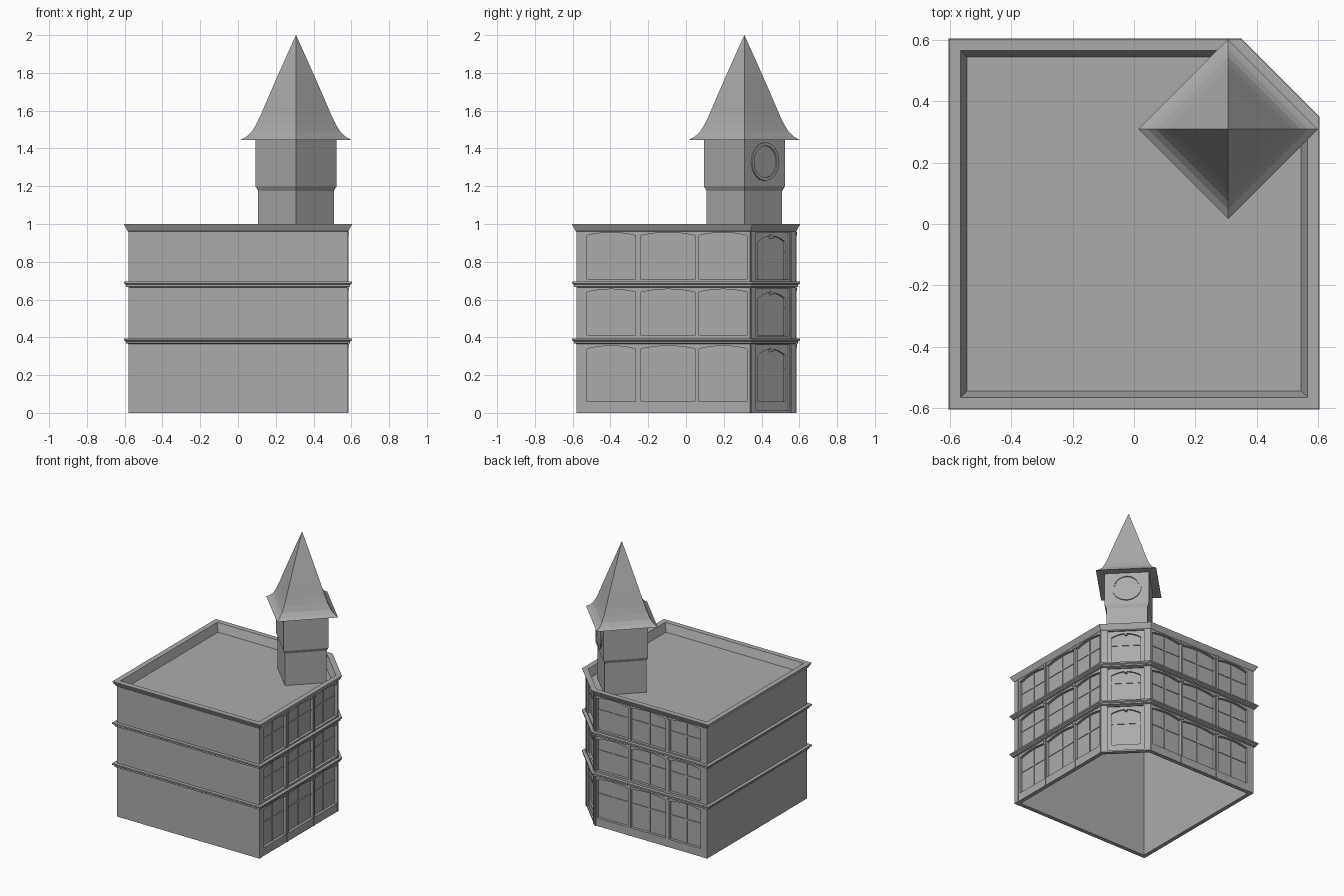
import bpy, bmesh, math
from mathutils import Matrix, Vector

if "Cube" in bpy.data.objects:
    bpy.data.objects.remove(bpy.data.objects["Cube"])

GREY = (0.41, 0.41, 0.41, 1)
stone = bpy.data.materials.new("plain_grey")
stone.use_nodes = True
stone.diffuse_color = GREY
stone.node_tree.nodes["Principled BSDF"].inputs["Base Color"].default_value = GREY

HALF, CUT = 0.58, 0.34      # wall distance from centre, start of the cut corner
STOREYS = [(0, 0.365), (0.395, 0.665), (0.695, 0.96)]
OPENINGS = [(0.06, 0.355), (0.41, 0.655), (0.705, 0.955)]
BAYS = [(-0.525, -0.268), (-0.238, 0.048), (0.068, 0.323)]


def finish(bm, name):
    bmesh.ops.recalc_face_normals(bm, faces=bm.faces)
    mesh = bpy.data.meshes.new(name)
    bm.to_mesh(mesh)
    bm.free()
    mesh.materials.append(stone)
    obj = bpy.data.objects.new(name, mesh)
    bpy.context.scene.collection.objects.link(obj)
    return obj


def loft(name, rings):
    """Skin a stack of equal point rings and cap both ends."""
    bm = bmesh.new()
    loops = [[bm.verts.new(p) for p in ring] for ring in rings]
    for a, b in zip(loops, loops[1:]):
        for i in range(len(a)):
            j = (i + 1) % len(a)
            bm.faces.new((a[i], a[j], b[j], b[i]))
    bm.faces.new(loops[0])
    bm.faces.new(loops[-1])
    return finish(bm, name)


def footprint(d, z):
    """Square plan with one cut corner, offset outward by d."""
    a, c = HALF + d, CUT + d * math.tan(math.pi / 8)
    return [(-a, -a, z), (a, -a, z), (a, c, z), (c, a, z), (-a, a, z)]


def frame(origin, along, out):
    """Wall space: x runs along the wall, y points outward, z is up."""
    m = Matrix((Vector(along).normalized(), Vector(out).normalized(), (0, 0, 1))).transposed().to_4x4()
    m.translation = origin
    return m


SIDE = frame((HALF, 0, 0), (0, 1, 0), (1, 0, 0))
BACK = frame((0, HALF, 0), (1, 0, 0), (0, 1, 0))
mid = (HALF + CUT) / 2
CORNER = frame((mid, mid, 0), (-1, 1, 0), (1, 1, 0))


def prism(bm, wall, pts, d0, d1):
    """Extrude a wall-space outline between two depths."""
    lo, hi = [[bm.verts.new(wall @ Vector((u, d, z))) for u, z in pts] for d in (d0, d1)]
    bm.faces.new(lo)
    bm.faces.new(hi)
    for i in range(len(pts)):
        j = (i + 1) % len(pts)
        bm.faces.new((lo[i], lo[j], hi[j], hi[i]))


def rect(u0, u1, z0, z1):
    return [(u0, z0), (u1, z0), (u1, z1), (u0, z1)]


def arch(u0, u1, z0, z1, rise):
    c, h, n = (u0 + u1) / 2, (u1 - u0) / 2, 8
    ts = [1 - 2 * i / n for i in range(n + 1)]
    return [(u0, z0), (u1, z0)] + [(c + h * t, z1 - rise * t * t) for t in ts]


# Hollow building shell: inside wall, outside wall, floor bands, cornice, parapet, roof
profile = [(-0.03, 0.91), (-0.03, 0), (0, 0)]
for z in (0.365, 0.665):
    profile += [(0, z), (0.014, z + 0.004), (0.014, z + 0.014), (0.024, z + 0.02),
                (0.024, z + 0.03), (0, z + 0.03)]
profile += [(0, 0.96), (0.006, 0.965), (0.023, 0.997), (0.023, 1), (-0.015, 1), (-0.035, 0.94)]
building = loft("building_shell", [footprint(d, z) for d, z in profile])

# Recesses: arched bays on two walls, and a sunk panel with a window on the cut corner
bays, panels, corner_windows = bmesh.new(), bmesh.new(), bmesh.new()
for (s0, s1), (z0, z1) in zip(STOREYS, OPENINGS):
    for u0, u1 in BAYS:
        for wall in (SIDE, BACK):
            prism(bays, wall, arch(u0, u1, z0, z1, 0.016), -0.02, 0.012)
    prism(panels, CORNER, rect(-0.125, 0.125, s0 + 0.012, s1 - 0.006), -0.01, 0.012)
    prism(corner_windows, CORNER, arch(-0.1, 0.1, z0, z1 - 0.018, 0.03), -0.022, 0.012)

bpy.context.view_layer.objects.active = building
for bm in (bays, panels, corner_windows):
    cutter = finish(bm, "recess_cutter")
    cutter.hide_render = True
    mod = building.modifiers.new("recess", "BOOLEAN")
    mod.operation, mod.solver, mod.object = "DIFFERENCE", "EXACT", cutter
    bpy.ops.object.modifier_apply(modifier=mod.name)
    bpy.data.objects.remove(cutter)

# Glazing bars, pilasters with caps, and keystones
bars, pilasters, keystones = bmesh.new(), bmesh.new(), bmesh.new()
for (s0, s1), (z0, z1) in zip(STOREYS, OPENINGS):
    zm = z0 + 0.58 * (z1 - z0)
    for wall in (SIDE, BACK):
        for u0, u1 in BAYS:
            um = (u0 + u1) / 2
            prism(bars, wall, rect(um - 0.006, um + 0.006, z0, z1), -0.021, -0.015)
            prism(bars, wall, rect(u0, u1, zm - 0.006, zm + 0.006), -0.021, -0.0155)
        for u in (-0.253, 0.058):
            prism(pilasters, wall, rect(u - 0.008, u + 0.008, s0, s1), -0.005, 0.004)
            prism(pilasters, wall, rect(u - 0.012, u + 0.012, s1 - 0.02, s1), -0.005, 0.007)
        prism(pilasters, wall, rect(0.328, 0.339, s0, s1), -0.005, 0.004)
        prism(pilasters, wall, rect(-HALF, -0.54, s0, s1), -0.005, 0.002)
    for side in (-1, 1):
        u0, u1 = sorted((side * 0.135, side * 0.165))
        prism(pilasters, CORNER, rect(u0, u1, s0, s1), -0.005, 0.004)
    prism(bars, CORNER, rect(-0.1, 0.1, zm - 0.005, zm + 0.005), -0.023, -0.018)
    top = z1 - 0.018
    prism(keystones, CORNER, [(-0.008, top - 0.014), (0.008, top - 0.014),
                              (0.012, top + 0.01), (-0.012, top + 0.01)], -0.024, -0.005)
finish(bars, "window_bars")
finish(pilasters, "pilasters")
finish(keystones, "keystones")

# Corner tower, set diagonally
CX, CY = 0.307, 0.309


def diamond(r, z):
    return [(CX + r, CY, z), (CX, CY + r, z), (CX - r, CY, z), (CX, CY - r, z)]


loft("tower", [diamond(r, z) for r, z in
               [(0.2, 0.93), (0.2, 1.175), (0.215, 1.2), (0.215, 1.45)]])

# Flared spire
spire = [(0.293, 1.445), (0.262, 1.463), (0.235, 1.488), (0.212, 1.525), (0.19, 1.57),
         (0.145, 1.675), (0.1, 1.778), (0.05, 1.89), (0.0005, 2)]
loft("spire", [diamond(r, z) for r, z in spire])

# Round clock rim on the outward tower face
off = 0.215 / 2
CLOCK = frame((CX + off, CY + off, 1.33), (-1, 1, 0), (1, 1, 0))
bm = bmesh.new()
N = 16
section = [(0.102, -0.004), (0.102, 0.008), (0.085, 0.008), (0.085, -0.004)]
rings = [[bm.verts.new(CLOCK @ Vector((r * math.cos(a), d, r * math.sin(a)))) for r, d in section]
         for a in (2 * math.pi * i / N for i in range(N))]
for i in range(N):
    a, b = rings[i], rings[(i + 1) % N]
    for k in range(len(section)):
        m = (k + 1) % len(section)
        bm.faces.new((a[k], a[m], b[m], b[k]))
finish(bm, "clock_rim")
